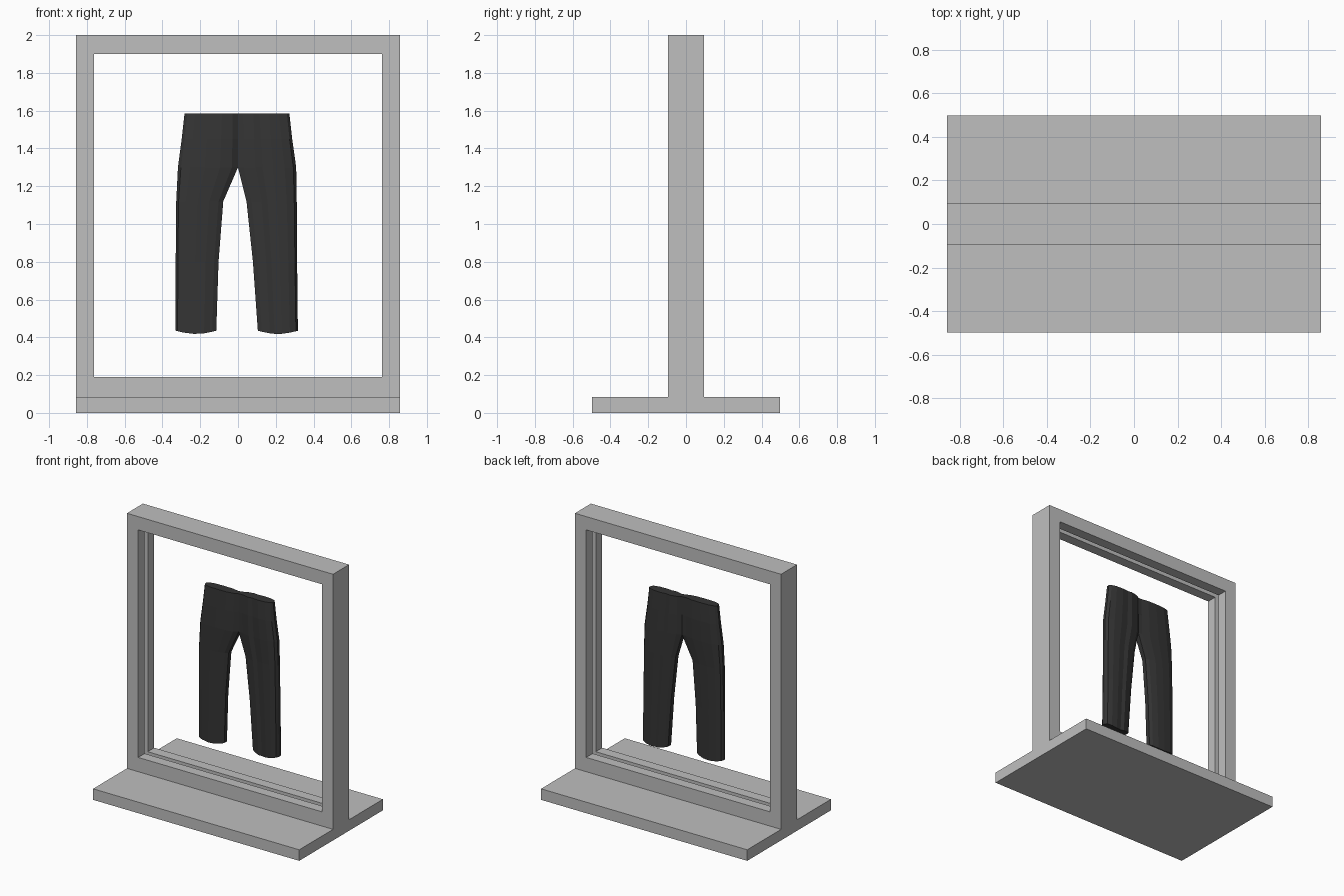
import bpy, bmesh, math

if "Cube" in bpy.data.objects:
    bpy.data.objects.remove(bpy.data.objects["Cube"])


def material(name, v):
    m = bpy.data.materials.new(name)
    m.diffuse_color = (v, v, v, 1)
    m.use_nodes = True
    m.node_tree.nodes["Principled BSDF"].inputs["Base Color"].default_value = m.diffuse_color
    return m


GREY = material("frame grey", 0.52)
DARK = material("dark cloth", 0.035)


def finish(bm, name, mat):
    bmesh.ops.recalc_face_normals(bm, faces=bm.faces[:])
    me = bpy.data.meshes.new(name)
    bm.to_mesh(me)
    bm.free()
    me.materials.append(mat)
    ob = bpy.data.objects.new(name, me)
    bpy.context.collection.objects.link(ob)
    return ob


# Base plate
bm = bmesh.new()
bmesh.ops.create_cube(bm, size=1)
for v in bm.verts:
    v.co.x *= 1.714
    v.co.y *= 0.994
    v.co.z = (v.co.z + 0.5) * 0.083
finish(bm, "base_plate", GREY)

# Upright frame: a bar section with an inner groove, swept round four corners
Y, G, D = 0.095, 0.018, 0.03
section = [(None, -Y), (None, Y), (0, Y), (0, G), (D, G), (D, -G), (0, -G), (0, -Y)]
bm = bmesh.new()
rings = []
for sx, sz in ((-1, -1), (1, -1), (1, 1), (-1, 1)):
    ring = []
    for depth, y in section:
        if depth is None:
            x, z = 0.857, (2.0 if sz > 0 else 0.083)
        else:
            x, z = 0.763 + depth, (1.9 if sz > 0 else 0.19) + sz * depth
        ring.append(bm.verts.new((sx * x, y, z)))
    rings.append(ring)
n = len(section)
for i in range(4):
    a, b = rings[i], rings[(i + 1) % 4]
    for j in range(n):
        k = (j + 1) % n
        bm.faces.new((a[j], a[k], b[k], b[j]))
finish(bm, "display_frame", GREY)

# Trousers: each half is lofted from hem to waist and open along the centre seam
CROTCH = 1.3
# section from inner edge (0) to outer edge (1): position, half thickness ratio
left_section = [(0, .4), (.1, .7), (.3, .95), (.55, 1), (.8, .92), (.95, .65), (1, .25)]
right_section = [(0, .4), (.1, .7), (.3, 1), (.42, .88), (.6, 1), (.8, .92), (.95, .65), (1, .25)]
# height, inner x, outer x, middle y, half thickness
left_rows = [(.435, -.115, -.33, .017, .04), (.8, -.103, -.33, .016, .04),
             (1.12, -.078, -.327, .016, .042), (CROTCH, 0, -.318, .018, .045),
             (1.45, 0, -.298, .02, .043), (1.585, 0, -.283, .02, .036)]
right_rows = [(.435, .105, .317, .045, .045), (.8, .079, .313, .045, .045),
              (1.12, .045, .311, .043, .045), (CROTCH, 0, .308, .04, .046),
              (1.45, 0, .287, .038, .044), (1.585, 0, .272, .038, .038)]
SEAM_Y, SEAM_T = 0.028, 0.02

bm = bmesh.new()
for rows, sec in ((left_rows, left_section), (right_rows, right_section)):
    loops = []
    for r, (z, xi, xo, yc, t) in enumerate(rows):
        front, back = [], []
        for i, (u, k) in enumerate(sec):
            x = xi + (xo - xi) * u
            zz = z - (0.017 * math.sin(math.pi * u) if r == 0 else 0)
            seam = i == 0 and z >= CROTCH
            y, h = (SEAM_Y, SEAM_T) if seam else (yc, t * k)
            front.append(bm.verts.new((x, y - h, zz)))
            back.append(bm.verts.new((x, y + h, zz)))
        loops.append((front, back))
    m = len(sec)
    for (f0, b0), (f1, b1) in zip(loops, loops[1:]):
        for i in range(m - 1):
            for p, q in ((f0, f1), (b0, b1)):
                bm.faces.new((p[i], p[i + 1], q[i + 1], q[i]))
        bm.faces.new((f0[-1], b0[-1], b1[-1], f1[-1]))
        if f0[0].co.z < CROTCH - 0.01:
            bm.faces.new((f0[0], b0[0], b1[0], f1[0]))
    # hem and waist caps
    for f, b in (loops[0], loops[-1]):
        for i in range(m - 1):
            bm.faces.new((f[i], f[i + 1], b[i + 1], b[i]))
bmesh.ops.remove_doubles(bm, verts=bm.verts[:], dist=0.0005)
finish(bm, "trousers", DARK)
